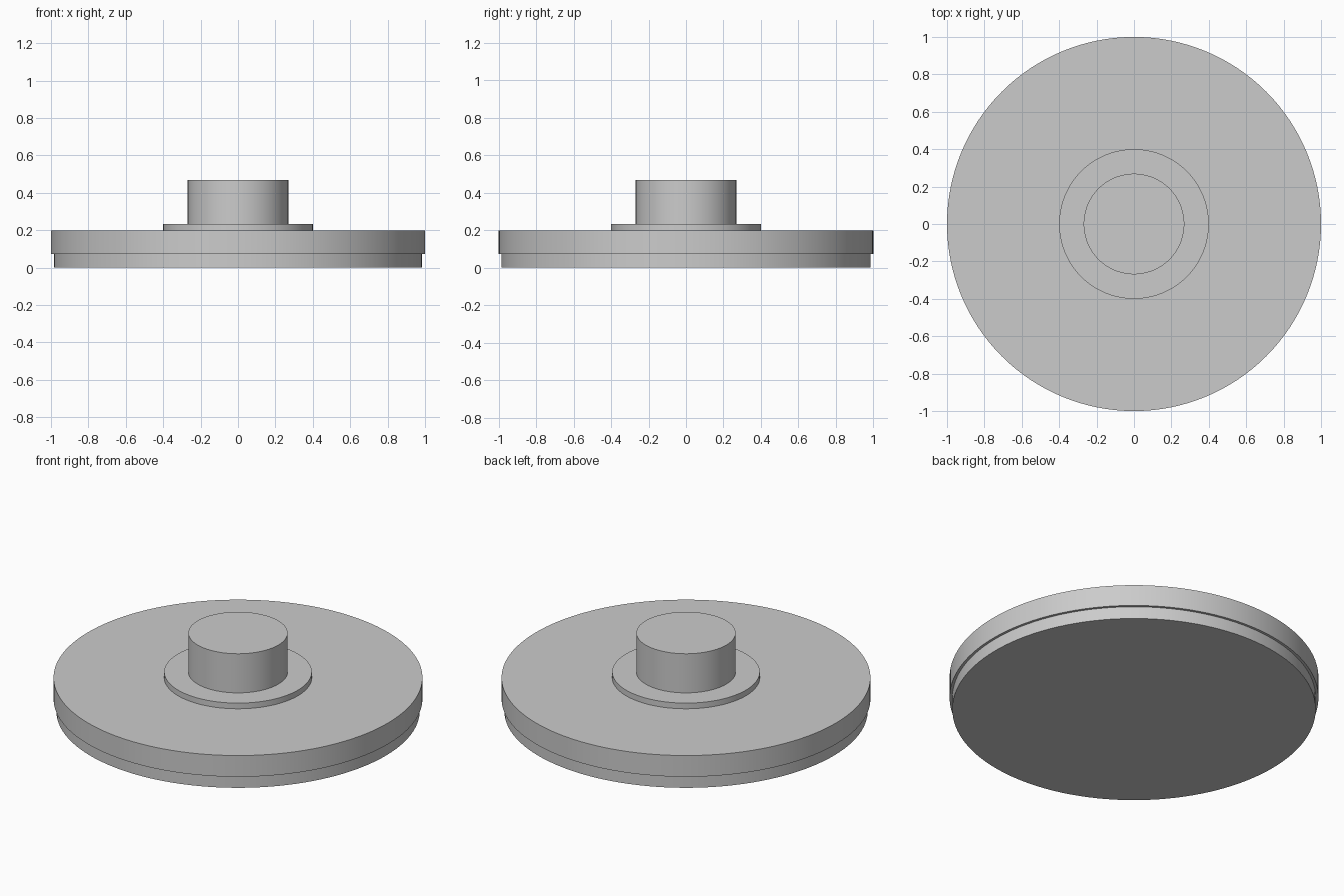
import bpy
import math

if "Cube" in bpy.data.objects:
    bpy.data.objects.remove(bpy.data.objects["Cube"])

grey = bpy.data.materials.new("plain grey")
grey.diffuse_color = (0.6, 0.6, 0.6, 1)
grey.use_nodes = True
grey.node_tree.nodes["Principled BSDF"].inputs["Base Color"].default_value = grey.diffuse_color


def disc(name, radius, bottom, top):
    """Upright round slab between two heights, with smooth sides and sharp rims."""
    bpy.ops.mesh.primitive_cylinder_add(
        vertices=128, radius=radius, depth=top - bottom,
        location=(0, 0, (bottom + top) / 2))
    part = bpy.context.object
    part.name = name
    part.data.materials.append(grey)
    bpy.ops.object.shade_smooth_by_angle(angle=math.radians(30))


# Stacked round parts, from the ground up
disc("base_plate", 0.985, 0.0, 0.073)
disc("main_disc", 1.0, 0.073, 0.2)
disc("knob_flange", 0.4, 0.2, 0.234)
disc("knob", 0.269, 0.234, 0.468)
